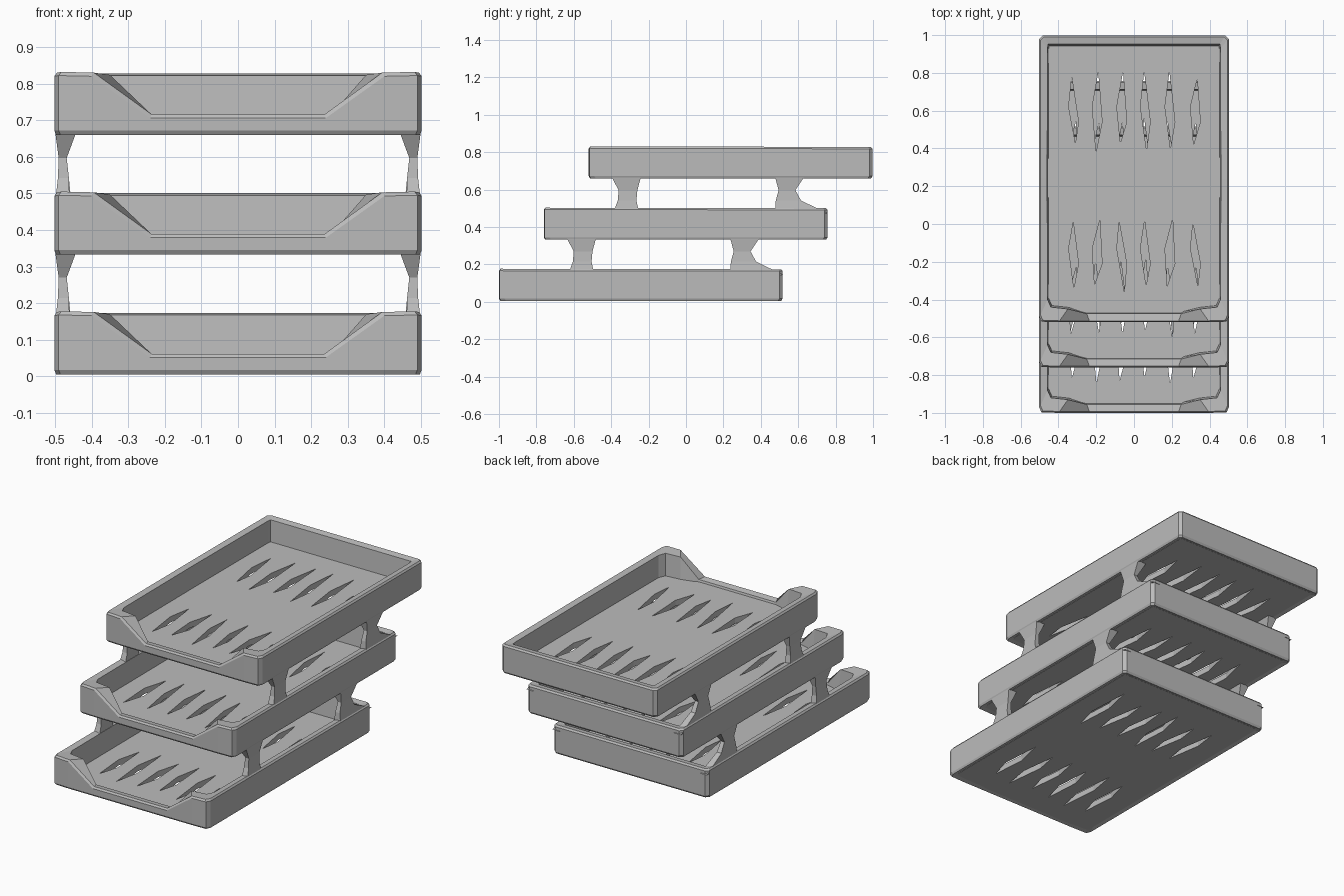
import bpy, bmesh, random

if "Cube" in bpy.data.objects:
    bpy.data.objects.remove(bpy.data.objects["Cube"])

random.seed(4)
GREY = bpy.data.materials.new("light_grey")
GREY.diffuse_color = (0.5, 0.5, 0.5, 1)
GREY.use_nodes = True
GREY.node_tree.nodes["Principled BSDF"].inputs["Base Color"].default_value = GREY.diffuse_color


def add_object(name, bm):
    bmesh.ops.recalc_face_normals(bm, faces=bm.faces)
    mesh = bpy.data.meshes.new(name)
    bm.to_mesh(mesh)
    bm.free()
    mesh.materials.append(GREY)
    ob = bpy.data.objects.new(name, mesh)
    bpy.context.collection.objects.link(ob)
    return ob


def loft(bm, rings, closed):
    """Skin equal rings of points; either close into a loop or cap the ends."""
    vs = [[bm.verts.new(p) for p in r] for r in rings]
    n, k = len(vs), len(vs[0])
    for i in range(n if closed else n - 1):
        a, b = vs[i], vs[(i + 1) % n]
        for j in range(k):
            m = (j + 1) % k
            bm.faces.new((a[j], a[m], b[m], b[j]))
    if not closed:
        bm.faces.new(vs[0])
        bm.faces.new(vs[-1])


# Right half of the rim: outer x, outer y, inner x, inner y, top height
HALF = [
    (0.485, 0.757, 0.455, 0.712, 0.168),
    (0.502, 0.740, 0.458, 0.690, 0.168),
    (0.502, 0.0, 0.460, 0.0, 0.170),
    (0.502, -0.730, 0.458, -0.640, 0.170),
    (0.490, -0.757, 0.440, -0.680, 0.172),
    (0.400, -0.760, 0.350, -0.690, 0.170),
    (0.240, -0.760, 0.250, -0.715, 0.056),
]


def make_rim(name, y, z):
    stations = HALF + [(-a, b, -c, d, h) for a, b, c, d, h in reversed(HALF)]
    rings = []
    for ox, oy, ix, iy, h in stations:
        low = 0.99
        rings.append([
            (ox * low, y + oy * low, z),
            (ox, y + oy, z + 0.012),
            (ox, y + oy, z + h - 0.010),
            (ox * 0.985, y + oy * 0.99, z + h),
            (ix, y + iy, z + h - 0.006),
            (ix * 0.985, y + iy * 0.985, z + 0.012),
        ])
    bm = bmesh.new()
    loft(bm, rings, True)
    add_object(name, bm)


# Floor panel with two rows of leaf-shaped slits, as a filled flat curve
def make_floor(name, y, z):
    cu = bpy.data.curves.new(name, 'CURVE')
    cu.dimensions = '2D'
    cu.fill_mode = 'BOTH'
    cu.extrude = 0.017

    def outline(points):
        sp = cu.splines.new('POLY')
        sp.points.add(len(points) - 1)
        for p, (px, py) in zip(sp.points, points):
            p.co = (px, py, 0, 1)
        sp.use_cyclic_u = True

    outline([(-0.475, -0.735), (0.475, -0.735), (0.475, 0.73), (-0.475, 0.73)])
    for row in (0.35, -0.40):
        for x in (-0.32, -0.195, -0.065, 0.06, 0.19, 0.325):
            s = random.uniform(-0.015, 0.015)
            top = row + random.uniform(0.16, 0.22)
            bottom = row - random.uniform(0.16, 0.21)
            outline([(x + s, top), (x + 0.026, row - 0.05),
                     (x - s, bottom), (x - 0.026, row + 0.03)])
    tmp = bpy.data.objects.new("floor_curve", cu)
    bpy.context.collection.objects.link(tmp)
    bpy.context.view_layer.update()
    dg = bpy.context.evaluated_depsgraph_get()
    mesh = bpy.data.meshes.new_from_object(tmp.evaluated_get(dg))
    bpy.data.objects.remove(tmp)
    bm = bmesh.new()
    bm.from_mesh(mesh)
    bmesh.ops.remove_doubles(bm, verts=bm.verts, dist=1e-5)
    for f in bm.faces:
        f.smooth = False
        f.material_index = 0
    bmesh.ops.translate(bm, verts=bm.verts, vec=(0, y, z + 0.021))
    add_object(name, bm)


# Support posts: height, front y, rear y, inner x, outer x
FRONT_POST = [
    (0.145, -0.63, -0.49, 0.460, 0.500),
    (0.215, -0.605, -0.505, 0.462, 0.492),
    (0.270, -0.600, -0.500, 0.468, 0.490),
    (0.345, -0.640, -0.480, 0.440, 0.500),
]
REAR_POST = [
    (0.145, 0.235, 0.520, 0.455, 0.500),
    (0.215, 0.240, 0.375, 0.462, 0.492),
    (0.270, 0.255, 0.345, 0.468, 0.490),
    (0.345, 0.235, 0.395, 0.440, 0.500),
]


def make_post(name, profile, side, y, z):
    bm = bmesh.new()
    loft(bm, [[(side * xi, y + a, z + h), (side * xo, y + a, z + h),
               (side * xo, y + b, z + h), (side * xi, y + b, z + h)]
              for h, a, b, xi, xo in profile], False)
    add_object(name, bm)


# Three trays, each stepped back from the one below
for i, label in enumerate(("bottom", "middle", "top")):
    y, z = -0.24 + 0.24 * i, 0.006 + 0.327 * i
    make_rim(label + "_tray_rim", y, z)
    make_floor(label + "_tray_floor", y, z)

# Posts joining the trays
for i, label in enumerate(("lower", "upper")):
    for side, s in (("right", 1), ("left", -1)):
        make_post(f"{label}_{side}_front_post", FRONT_POST, s, 0.24 * i, 0.327 * i)
        make_post(f"{label}_{side}_rear_post", REAR_POST, s, 0.24 * i, 0.327 * i)
